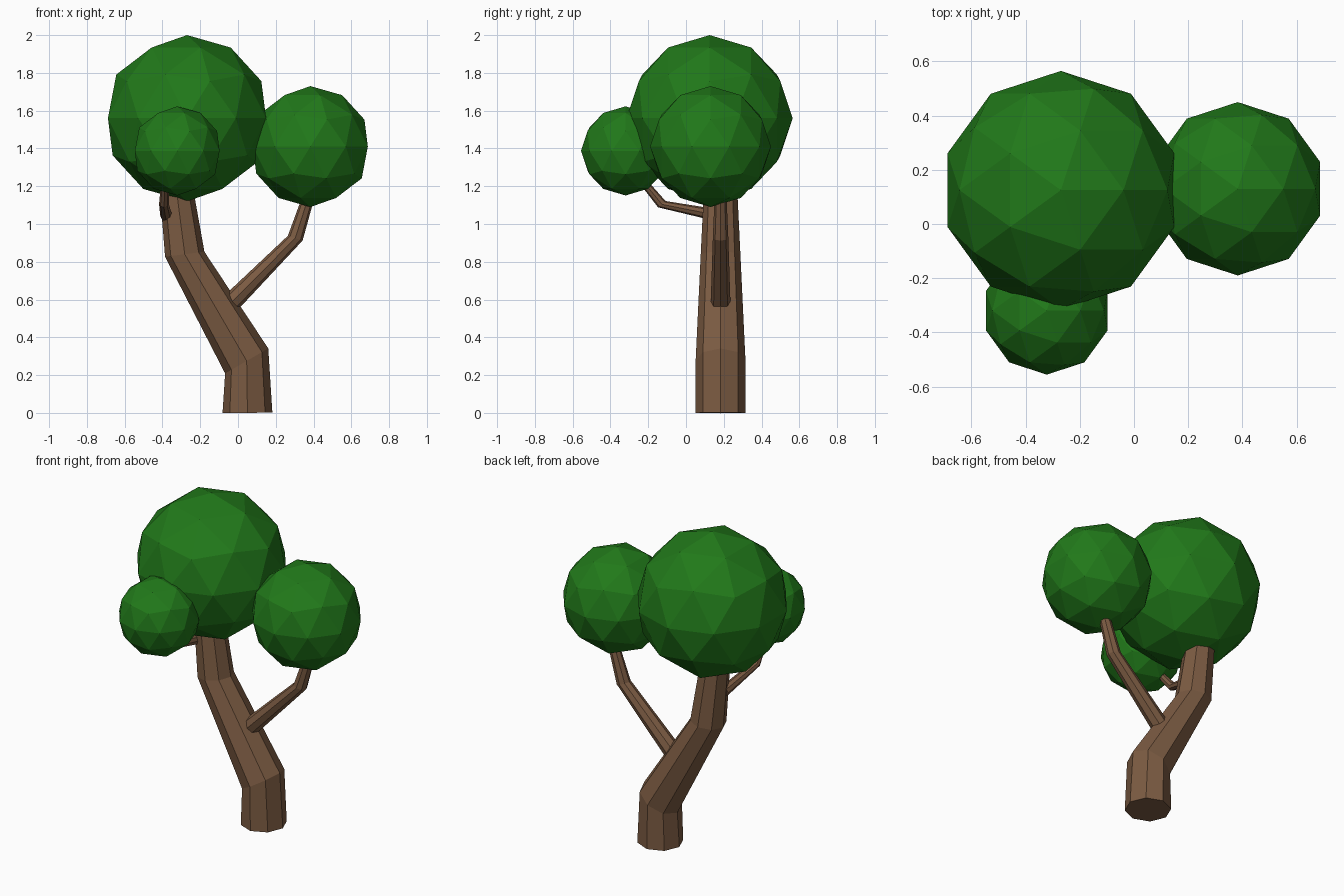
import bpy, bmesh, math
from mathutils import Vector

if "Cube" in bpy.data.objects:
    bpy.data.objects.remove(bpy.data.objects["Cube"])


def material(name, color):
    m = bpy.data.materials.new(name)
    m.diffuse_color = color
    m.use_nodes = True
    m.node_tree.nodes["Principled BSDF"].inputs["Base Color"].default_value = m.diffuse_color
    return m


bark = material("bark", (0.2, 0.105, 0.055, 1))
leaf = material("leaf", (0.015, 0.19, 0.01, 1))


def limb(name, path, radii, side, sides=8):
    """Tapered tube; each ring is square to the segment leaving it."""
    pts = [Vector(p) for p in path]
    bm = bmesh.new()
    rings = []
    for i, p in enumerate(pts):
        j = min(i, len(pts) - 2)
        t = (pts[j + 1] - pts[j]).normalized()
        v = t.cross(Vector(side)).normalized()
        u = v.cross(t)
        ring = []
        for k in range(sides):
            a = 2 * math.pi * k / sides
            ring.append(bm.verts.new(p + radii[i] * (math.cos(a) * u + math.sin(a) * v)))
        rings.append(ring)
    for a, b in zip(rings, rings[1:]):
        for k in range(sides):
            n = (k + 1) % sides
            bm.faces.new((a[k], a[n], b[n], b[k]))
    bm.faces.new(rings[0])
    bm.faces.new(rings[-1])
    bmesh.ops.recalc_face_normals(bm, faces=bm.faces)
    me = bpy.data.meshes.new(name)
    bm.to_mesh(me)
    bm.free()
    me.materials.append(bark)
    ob = bpy.data.objects.new(name, me)
    bpy.context.collection.objects.link(ob)


def foliage(name, center, radius):
    bpy.ops.mesh.primitive_ico_sphere_add(subdivisions=2, radius=radius, location=center)
    ob = bpy.context.object
    ob.name = name
    ob.data.materials.append(leaf)


# Crooked trunk
limb("trunk",
     [(0.05, 0.183, 0), (0.046, 0.183, 0.275), (-0.282, 0.183, 0.84), (-0.335, 0.183, 1.25)],
     [0.132, 0.132, 0.105, 0.085], (0, 1, 0))

# Side branch to the right, and thin branch to the front
limb("right_branch",
     [(-0.06, 0.183, 0.56), (0.303, 0.183, 0.925), (0.385, 0.183, 1.18)],
     [0.053, 0.041, 0.03], (0, 1, 0))
limb("front_branch",
     [(-0.38, 0.17, 1.045), (-0.392, -0.128, 1.105), (-0.385, -0.24, 1.24)],
     [0.032, 0.026, 0.02], (1, 0, 0))

# Leaf clumps
foliage("main_foliage", (-0.27, 0.125, 1.56), 0.44)
foliage("right_foliage", (0.383, 0.13, 1.41), 0.32)
foliage("front_foliage", (-0.322, -0.32, 1.387), 0.236)
